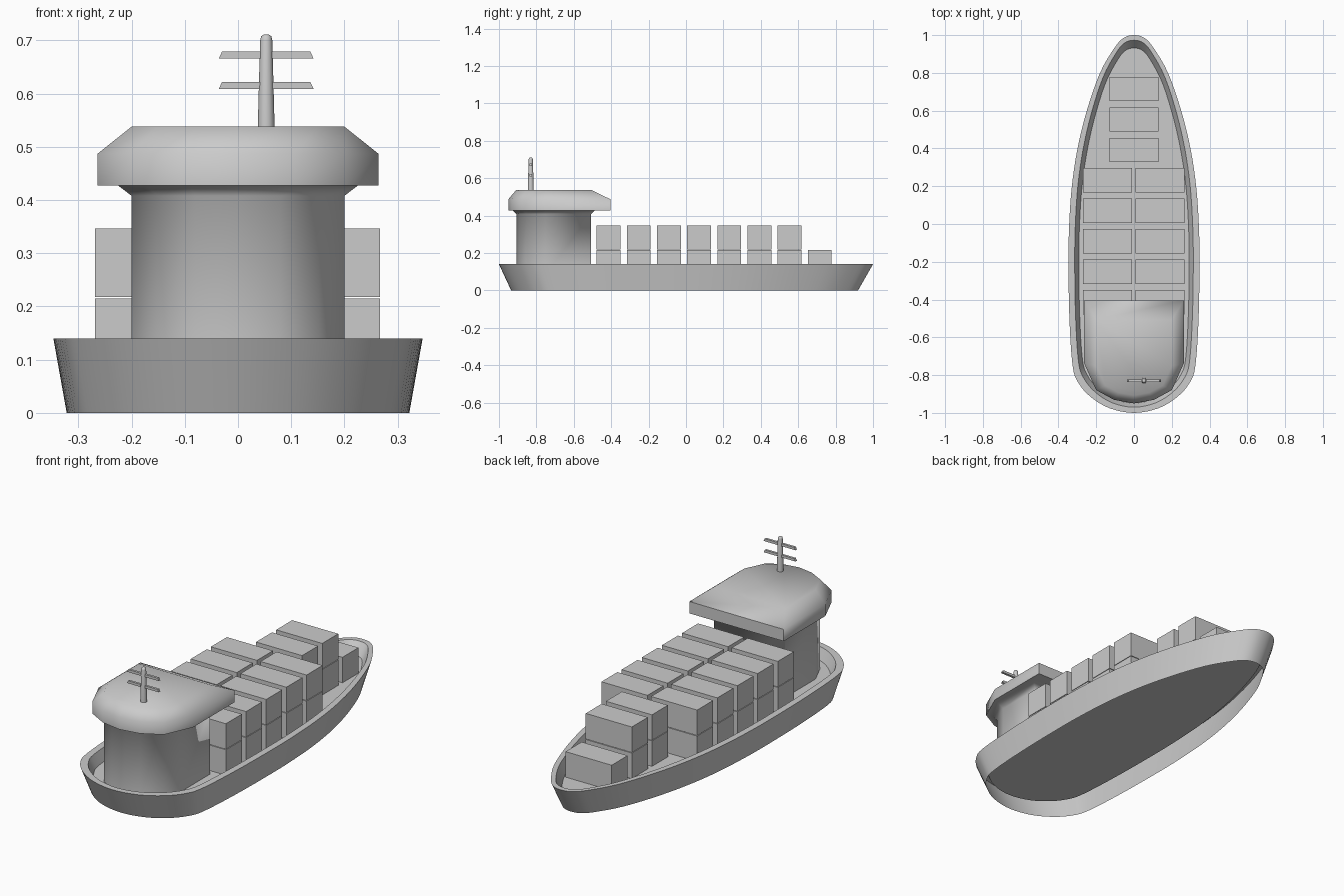
import bpy, bmesh, math
from mathutils import Vector

if "Cube" in bpy.data.objects:
    bpy.data.objects.remove(bpy.data.objects["Cube"])


def finish(name, bm, smooth=None):
    me = bpy.data.meshes.new(name)
    bm.to_mesh(me)
    bm.free()
    ob = bpy.data.objects.new(name, me)
    bpy.context.collection.objects.link(ob)
    if smooth:
        bpy.ops.object.select_all(action='DESELECT')
        ob.select_set(True)
        bpy.context.view_layer.objects.active = ob
        bpy.ops.object.shade_smooth_by_angle(angle=math.radians(smooth))
    return ob


def loft(name, rings, bottom=True, top=True, smooth=None):
    """Skin counter-clockwise rings of 3D points."""
    bm = bmesh.new()
    vs = [[bm.verts.new(p) for p in r] for r in rings]
    n = len(rings[0])
    for a, b in zip(vs, vs[1:]):
        for i in range(n):
            j = (i + 1) % n
            bm.faces.new((a[i], a[j], b[j], b[i]))
    if bottom:
        bm.faces.new(vs[0][::-1])
    if top:
        bm.faces.new(vs[-1])
    return finish(name, bm, smooth)


def mirrored(half):
    """Half outline (+x, bow to stern) to a full counter-clockwise loop."""
    return half[::-1] + [(-x, y) for x, y in half if x > 1e-5]


def spline(pts, steps=4):
    p = [Vector(q) for q in pts]
    p = [Vector((-p[1].x, p[1].y))] + p + [Vector((-p[-2].x, p[-2].y))]
    out = []
    for i in range(1, len(p) - 2):
        a, b, c, d = p[i - 1:i + 3]
        for k in range(steps):
            t = k / steps
            q = 0.5 * (2 * b + (c - a) * t + (2 * a - 5 * b + 4 * c - d) * t ** 2
                       + (3 * b - a - 3 * c + d) * t ** 3)
            out.append((abs(q.x), q.y))
    return out + [tuple(p[-2])]


# Hull: outer wall, rim, inner wall and recessed deck, open underneath
outline = mirrored(spline([
    (0, 1), (.055, .985), (.105, .93), (.18, .8), (.25, .6), (.299, .4),
    (.329, .2), (.343, 0), (.347, -.2), (.342, -.5), (.325, -.75),
    (.295, -.84), (.23, -.915), (.13, -.975), (0, -1)]))


def hull_ring(width, stern, bow, z):
    return [(x * width / .347, stern + (y + 1) / 2 * (bow - stern), z) for x, y in outline]


loft("hull", [hull_ring(.322, -.935, .92, 0), hull_ring(.347, -1, 1, .14),
              hull_ring(.314, -.97, .973, .14), hull_ring(.292, -.948, .932, .086)],
     bottom=False, smooth=35)

# Bridge tower with flared neck and overhanging roof
plan = mirrored([(1, 0), (1, .61), (.76, .87), (.4, .965), (0, 1)])


def bridge_ring(width, bow, stern, z):
    return [(x * width, bow + (stern - bow) * y, z) for x, y in plan]


loft("bridge", [bridge_ring(.2, -.508, -.907, .086), bridge_ring(.2, -.508, -.907, .408),
                bridge_ring(.225, -.487, -.925, .427), bridge_ring(.264, -.404, -.95, .427),
                bridge_ring(.264, -.404, -.95, .487), bridge_ring(.2, -.508, -.907, .538)],
     smooth=58)

# Mast: tapered round post with a rounded tip
mast_x, mast_y = .053, -.83


def circle(r, z, n=12):
    return [(mast_x + r * math.cos(math.tau * i / n),
             mast_y + r * math.sin(math.tau * i / n), z) for i in range(n)]


loft("mast", [circle(.016, .53), circle(.0115, .7), circle(.0095, .708), circle(.005, .711)],
     smooth=50)

# Crossbars with slanted ends
for i, z in enumerate((.609, .666)):
    rings = [[(mast_x + sx * hx, mast_y + sy * .006, zz)
              for sx, sy in ((-1, -1), (1, -1), (1, 1), (-1, 1))]
             for hx, zz in ((.089, z), (.083, z + .013))]
    loft(f"crossbar_{i + 1}", rings)


# Containers: five double rows, then single ones toward the bow
def container(name, x, y, z):
    bm = bmesh.new()
    bmesh.ops.create_cube(bm, size=1)
    bmesh.ops.scale(bm, vec=(.258, .128, .129), verts=bm.verts)
    bmesh.ops.translate(bm, vec=(x, y, z), verts=bm.verts)
    finish(name, bm)


for row in range(8):
    for tier in range(1 if row == 7 else 2):
        for x in ((-.14, .138) if row < 5 else (0,)):
            side = "left" if x < 0 else "right" if x > 0 else "middle"
            container(f"container_{row}_{tier}_{side}", x, -.414 + .1613 * row,
                      .1505 + .132 * tier)
